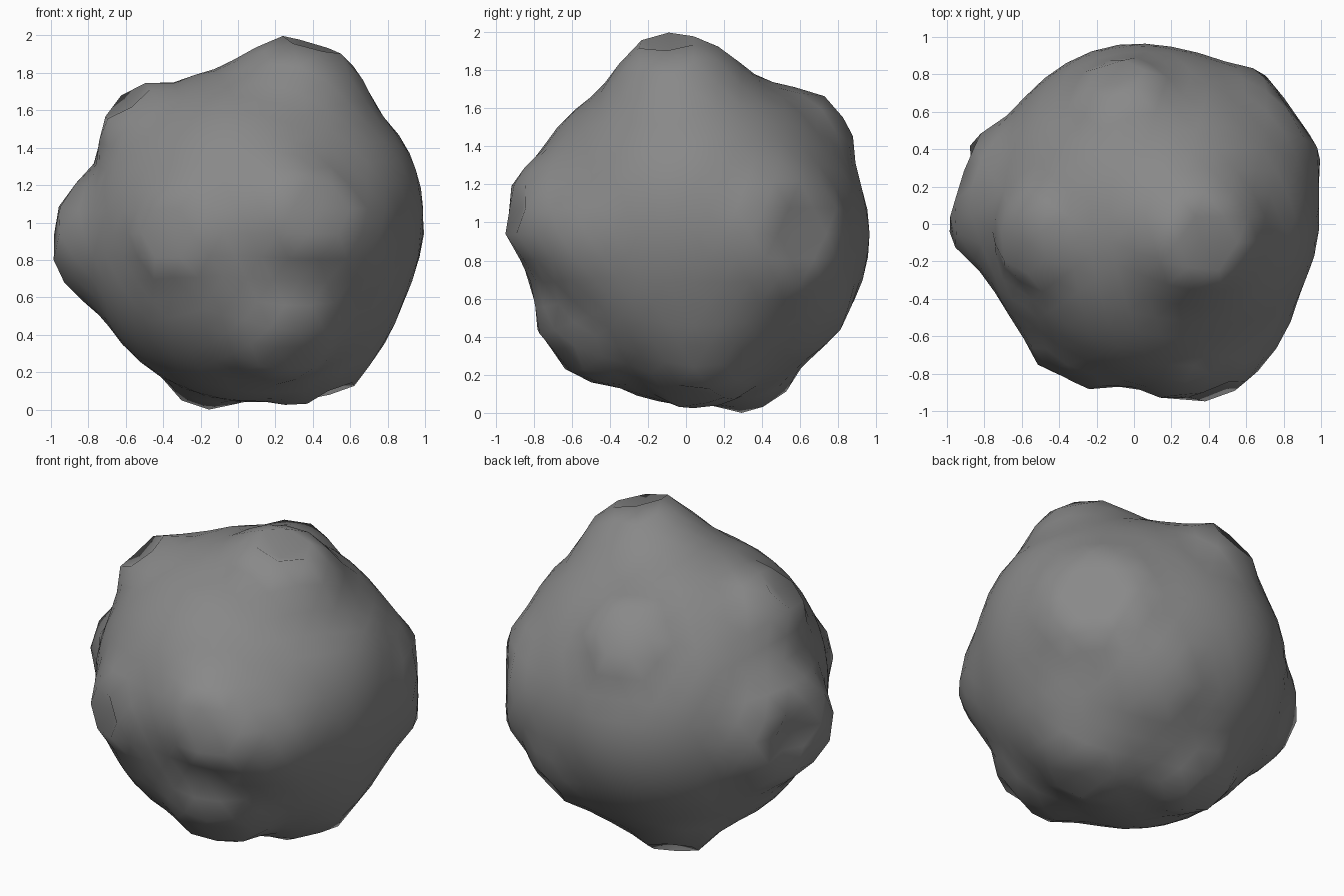
import bpy
import bmesh
from mathutils import Vector

cube = bpy.data.objects.get("Cube")
if cube:
    bpy.data.objects.remove(cube, do_unlink=True)

CENTRE = Vector((0.06, 0.04, 0.94))
RADIUS = 0.9

# Raised craters: position, rim height, rim radius, outer radius, bowl depth
CRATERS = [
    ((0.40, -0.08, 1.93), 0.18, 0.17, 0.52, 0.13),   # top
    ((-0.63, -0.08, 1.63), 0.11, 0.14, 0.36, 0.12),  # upper right
    ((-0.91, 0.20, 0.90), 0.12, 0.24, 0.52, 0.14),   # right
    ((-0.40, -0.82, 0.94), 0.08, 0.13, 0.38, 0.10),  # front right
    ((0.39, -0.92, 1.08), 0.12, 0.14, 0.42, 0.12),   # front left
    ((0.30, -0.68, 0.28), 0.11, 0.14, 0.42, 0.15),   # front bottom
    ((0.83, 0.60, 0.95), 0.06, 0.25, 0.50, 0.09),    # back left
    ((-0.08, 0.78, 1.58), 0.10, 0.13, 0.38, 0.08),   # back top
    ((0.44, 0.08, 0.10), 0.06, 0.15, 0.36, 0.11),    # bottom left
    ((-0.21, 0.40, 0.06), 0.10, 0.13, 0.36, 0.08),   # bottom right
    ((0.42, 0.78, 0.45), 0.05, 0.13, 0.34, 0.05),    # back bottom
]
# Plain swellings: position, height, outer radius
SWELLS = [
    ((0.70, -0.72, 0.92), 0.10, 0.50),
    ((0.80, 0.00, 1.35), 0.06, 0.95),
    ((0.65, 0.10, 0.25), 0.05, 0.50),
    ((0.70, 0.60, 0.85), 0.05, 0.80),
    ((-0.15, 0.96, 0.90), 0.03, 0.80),
    ((0.00, -0.88, 1.20), 0.02, 0.70),
    ((-1.00, -0.05, 0.92), 0.06, 0.40),
]


def smooth(t):
    t = max(0.0, min(1.0, t))
    return t * t * (3 - 2 * t)


def lift(direction):
    """Height of the surface above the base sphere."""
    total = 0.0
    for spot, height, rim, outer, depth in CRATERS:
        dist = (direction - (Vector(spot) - CENTRE).normalized()).length
        if dist < rim:
            total += height - depth * smooth(1 - dist / rim)
        elif dist < outer:
            total += height * ((outer - dist) / (outer - rim)) ** 1.3
    for spot, height, outer in SWELLS:
        dist = (direction - (Vector(spot) - CENTRE).normalized()).length
        total += height * smooth(1 - dist / outer)
    return total


# Rock body
bm = bmesh.new()
bmesh.ops.create_icosphere(bm, subdivisions=4, radius=1)
for v in bm.verts:
    d = v.co.normalized()
    v.co = CENTRE + d * (RADIUS + lift(d))
for f in bm.faces:
    f.smooth = True

# Rest the rock on the ground
lowest = min(v.co.z for v in bm.verts)
bmesh.ops.translate(bm, verts=bm.verts, vec=(0, 0, -lowest))

mesh = bpy.data.meshes.new("rock_body")
bm.to_mesh(mesh)
bm.free()
rock = bpy.data.objects.new("rock_body", mesh)
bpy.context.collection.objects.link(rock)

# Grey stone
stone = bpy.data.materials.new("grey_stone")
stone.use_nodes = True
colour = (0.25, 0.25, 0.25, 1)
stone.diffuse_color = colour
stone.node_tree.nodes["Principled BSDF"].inputs["Base Color"].default_value = colour
mesh.materials.append(stone)
